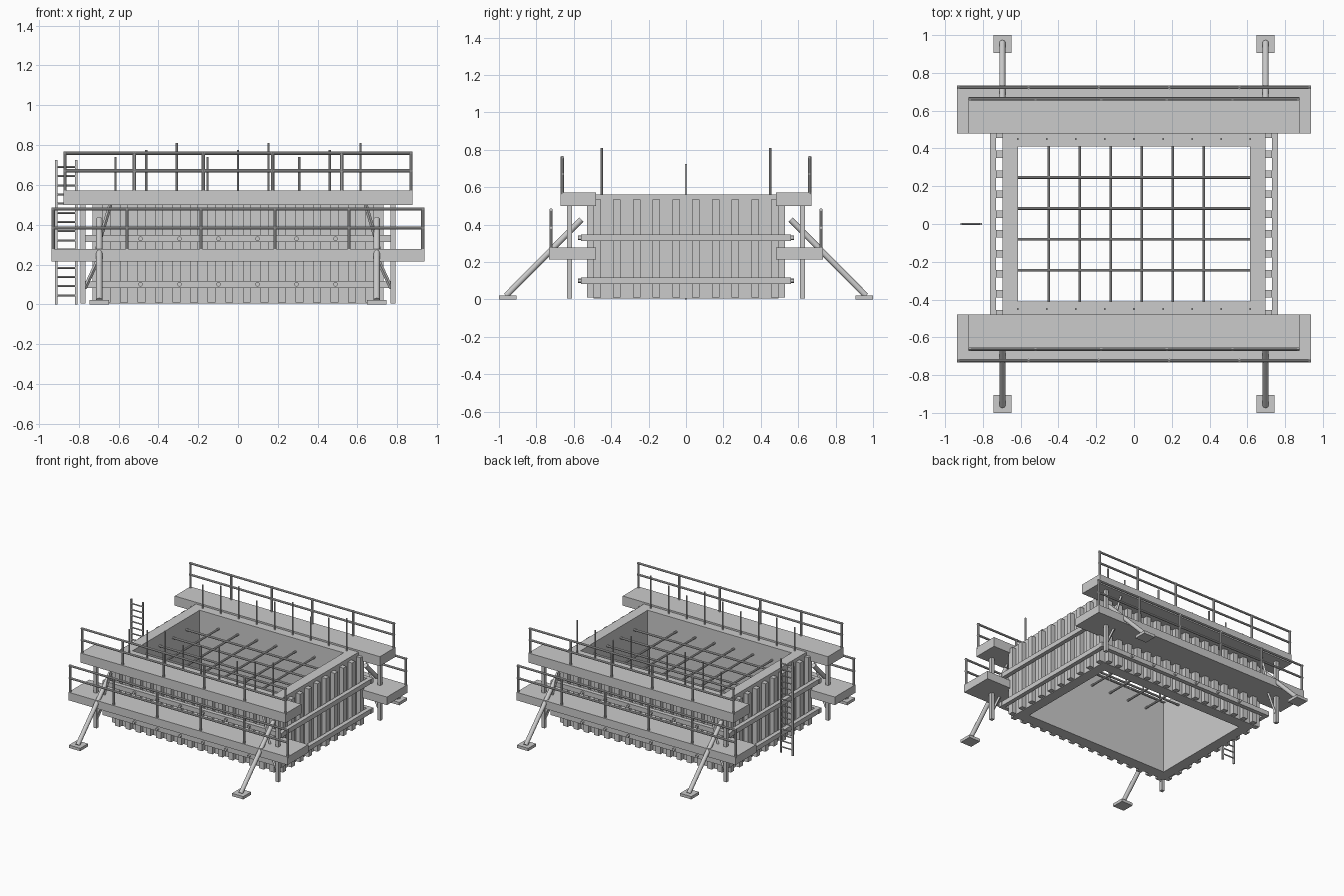
import bpy, bmesh
from mathutils import Vector, Matrix

if "Cube" in bpy.data.objects:
    bpy.data.objects.remove(bpy.data.objects["Cube"])

SIDES = (-1, 1)


class Part:
    """Collects boxes and bars into one named object."""
    def __init__(self, name):
        self.name, self.bm = name, bmesh.new()

    def box(self, x0, x1, y0, y1, z0, z1):
        size = Matrix.Diagonal((abs(x1 - x0), abs(y1 - y0), abs(z1 - z0), 1))
        mid = Matrix.Translation(((x0 + x1) / 2, (y0 + y1) / 2, (z0 + z1) / 2))
        bmesh.ops.create_cube(self.bm, size=1, matrix=mid @ size)

    def bar(self, a, b, r, n=10):
        a, b = Vector(a), Vector(b)
        rot = (b - a).to_track_quat('Z', 'Y').to_matrix().to_4x4()
        bmesh.ops.create_cone(self.bm, cap_ends=True, segments=n, radius1=r, radius2=r,
                              depth=(b - a).length,
                              matrix=Matrix.Translation((a + b) / 2) @ rot)

    def done(self, smooth=False):
        me = bpy.data.meshes.new(self.name)
        self.bm.to_mesh(me)
        self.bm.free()
        ob = bpy.data.objects.new(self.name, me)
        bpy.context.collection.objects.link(ob)
        if smooth:
            bpy.context.view_layer.objects.active = ob
            ob.select_set(True)
            bpy.ops.object.shade_smooth_by_angle()
            ob.select_set(False)


def spread(lo, hi, n):
    return [lo + (hi - lo) * i / (n - 1) for i in range(n)]


# open concrete wall box
p = Part("wall_box")
for s in SIDES:
    p.box(s * 0.615, s * 0.695, -0.495, 0.495, 0.005, 0.56)
    p.box(-0.615, 0.615, s * 0.41, s * 0.495, 0.005, 0.56)
p.done()

# vertical formwork studs on all four sides
p = Part("studs")
for s in SIDES:
    for x in spread(-0.66, 0.66, 16):
        p.box(x - 0.02, x + 0.02, s * 0.495, s * 0.53, 0.01, 0.535)
    for y in spread(-0.475, 0.475, 10):
        p.box(s * 0.695, s * 0.73, y - 0.02, y + 0.02, 0.01, 0.535)
p.done()

# horizontal walers
p = Part("walers")
for s in SIDES:
    for z in (0.10, 0.33):
        p.box(-0.765, 0.765, s * 0.53, s * 0.562, z - 0.018, z + 0.018)
        p.box(s * 0.73, s * 0.762, -0.562, 0.562, z - 0.018, z + 0.018)
p.done()

# tie bolt heads on the long sides
p = Part("tie_bolts")
for s in SIDES:
    for z in (0.10, 0.33):
        for x in spread(-0.49, 0.49, 6):
            p.bar((x, s * 0.55, z), (x, s * 0.577, z), 0.011, 12)
p.done(True)

# reinforcement mesh spanning the opening
p = Part("rebar_mesh")
for i in range(6):
    x = -0.451 + 0.164 * i
    p.bar((x, -0.42, 0.46), (x, 0.42, 0.46), 0.008)
for i in range(4):
    y = -0.245 + 0.164 * i
    p.bar((-0.625, y, 0.472), (0.625, y, 0.472), 0.008)
p.done(True)

# starter bars standing out of the wall top, in three lengths
p = Part("starter_bars")
for s in SIDES:
    for i, x in enumerate(spread(-0.615, 0.615, 9)):
        p.bar((x, s * 0.45, 0.5), (x, s * 0.45, 0.74 + 0.035 * (i % 3)), 0.006)
p.done(True)


# work platforms with guard rails: half length, outer y, deck bottom, deck top, rail top
def platform(name, half, y_out, z0, z1, top):
    deck, rail = Part(name + "_deck"), Part(name + "_guard_rail")
    for s in SIDES:
        deck.box(-half, half, s * 0.48, s * y_out, z0, z1)
        y = s * (y_out - 0.011)
        for x in spread(-half + 0.008, half - 0.008, 6):
            rail.bar((x, y, z1 - 0.01), (x, y, top), 0.009)
        for z in (top - 0.006, z1 + (top - z1) * 0.51):
            rail.bar((-half, y, z), (half, y, z), 0.008)
    deck.done()
    rail.done(True)


platform("lower", 0.937, 0.733, 0.215, 0.277, 0.485)
platform("upper", 0.877, 0.672, 0.499, 0.573, 0.765)

# platform posts at the corners with their knee braces
p, k = Part("platform_posts"), Part("knee_braces")
for sx in SIDES:
    for sy in SIDES:
        x, y = sx * 0.778, sy * 0.622
        p.box(x - 0.013, x + 0.013, y - 0.013, y + 0.013, 0.005, 0.5)
        k.bar((sx * 0.77, y, 0.08), (sx * 0.70, y, 0.23), 0.010, 4)
        k.bar((sx * 0.71, y, 0.27), (sx * 0.64, y, 0.505), 0.010, 4)
p.done()
k.done()

# raking props with foot pads
p, f = Part("raking_props"), Part("foot_pads")
for sx in SIDES:
    for sy in SIDES:
        x = sx * 0.697
        p.bar((x, sy * 0.962, 0.02), (x, sy * 0.56, 0.427), 0.016, 14)
        f.box(x - 0.048, x + 0.048, sy * 0.905, sy * 1.0, 0, 0.022)
p.done(True)
f.done()

# access ladder on the left end
p = Part("ladder")
for x in (-0.913, -0.812):
    p.box(x - 0.006, x + 0.006, -0.006, 0.006, 0, 0.725)
for z in spread(0.045, 0.69, 15):
    p.bar((-0.913, 0, z), (-0.812, 0, z), 0.005, 8)
p.done()
